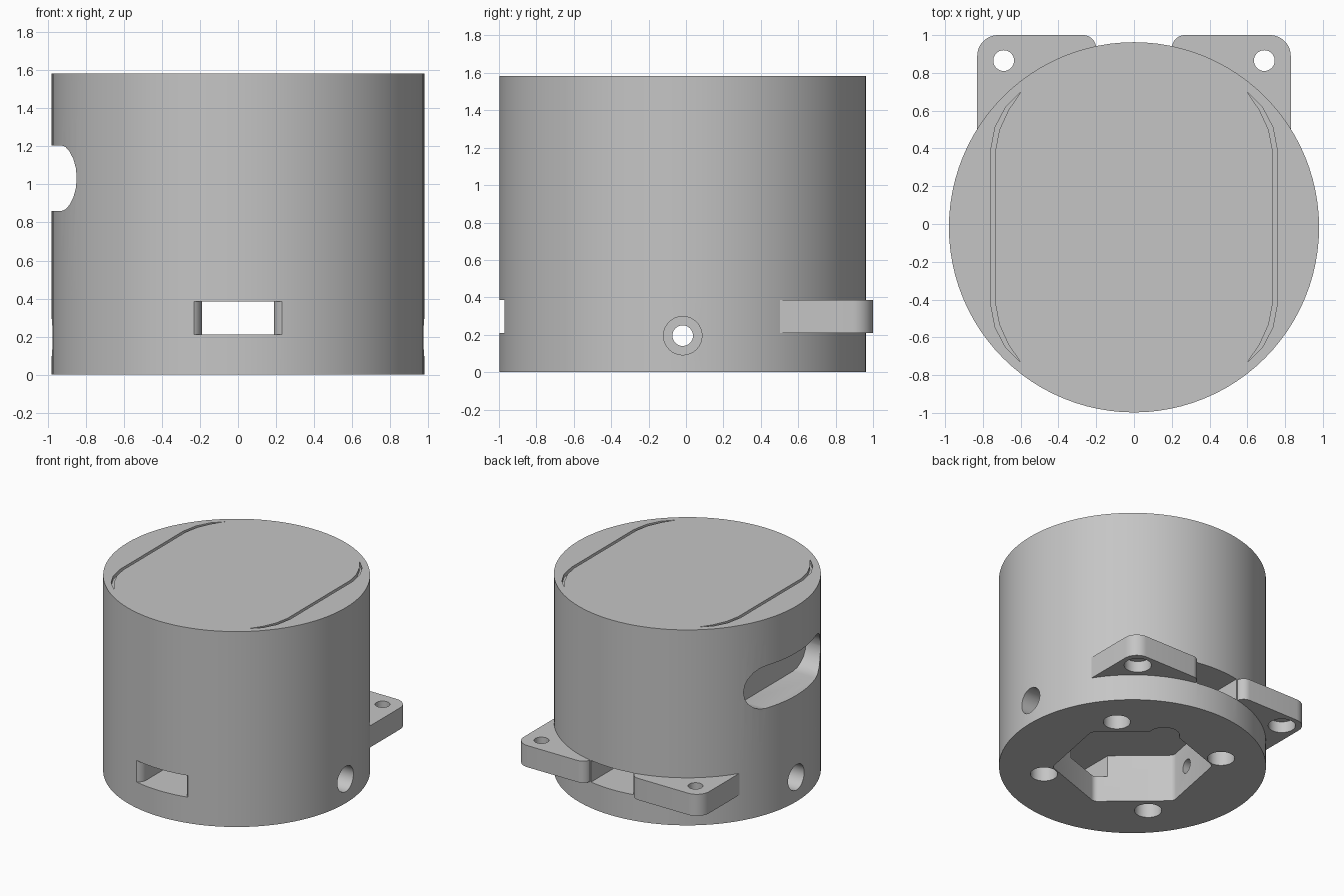
import bpy, bmesh
from math import sin, cos, radians, pi
from mathutils import Matrix, Vector

if "Cube" in bpy.data.objects:
    bpy.data.objects.remove(bpy.data.objects["Cube"])

grey = bpy.data.materials.new("plain_grey")
grey.use_nodes = True
colour = (0.56, 0.56, 0.56, 1)
grey.diffuse_color = colour
grey.node_tree.nodes["Principled BSDF"].inputs["Base Color"].default_value = colour

R, CY = 0.98, -0.0175          # drum radius and its centre in y
SPLIT, TOP, SILL = 0.385, 1.583, 0.21


def prism(name, outline, low, high, turn=None):
    """Extrude an outline in x, y from low to high, then turn it."""
    bm = bmesh.new()
    face = bm.faces.new([bm.verts.new((x, y, low)) for x, y in outline])
    up = bmesh.ops.extrude_face_region(bm, geom=[face])["geom"]
    moved = [v for v in up if isinstance(v, bmesh.types.BMVert)]
    bmesh.ops.translate(bm, verts=moved, vec=(0, 0, high - low))
    bmesh.ops.recalc_face_normals(bm, faces=bm.faces)
    if turn:
        bm.transform(turn)
    mesh = bpy.data.meshes.new(name)
    bm.to_mesh(mesh)
    bm.free()
    mesh.materials.append(grey)
    obj = bpy.data.objects.new(name, mesh)
    bpy.context.collection.objects.link(obj)
    return obj


def arc(x, y, r, start, end, steps=10):
    angles = [radians(start + (end - start) * i / steps) for i in range(steps + 1)]
    return [(x + r * cos(a), y + r * sin(a)) for a in angles]


def disc(x, y, r, count=32):
    return arc(x, y, r, 0, 360, count)[:-1]


def cut(obj, cutters):
    """Carve the cutters out of obj, then remove them."""
    bpy.context.view_layer.objects.active = obj
    for c in cutters:
        c.hide_render = True
        mod = obj.modifiers.new("cut", "BOOLEAN")
        mod.operation, mod.solver, mod.object = "DIFFERENCE", "EXACT", c
        bpy.ops.object.modifier_apply(modifier=mod.name)
    for c in cutters:
        bpy.data.objects.remove(c)


def smooth(obj):
    bpy.ops.object.select_all(action="DESELECT")
    obj.select_set(True)
    bpy.context.view_layer.objects.active = obj
    bpy.ops.object.shade_smooth_by_angle(angle=radians(30))


# maps outline x, y to world y, z and the extrusion to world x
along_x = Matrix(((0, 0, 1, 0), (1, 0, 0, 0), (0, 1, 0, 0), (0, 0, 0, 1)))

# Upper housing with a long side slot and two thin top grooves
housing = prism("housing", disc(0, CY, R, 96), SPLIT, TOP)
slot = arc(0.32 + CY, 1.033, 0.172, -90, 90) + arc(CY - 0.32, 1.033, 0.172, 90, 270)
cutters = [prism("slot_cutter", slot, -1.2, -0.72, along_x)]
outer = [(0.6, 0.715), (0.68, 0.635), (0.735, 0.53), (0.76, 0.4)]
inner = [(0.735, 0.4), (0.713, 0.515), (0.665, 0.62)]
half = outer + [(x, -y) for x, y in reversed(outer)]
half += [(x, -y) for x, y in reversed(inner)] + inner
for side in (-1, 1):
    outline = [(side * x, y + CY) for x, y in half]
    cutters.append(prism("groove_cutter", outline, TOP - 0.03, TOP + 0.1))
cut(housing, cutters)
smooth(housing)

# Base ring: six-sided recess, flared tunnel, side bores, screw holes
base = prism("base_ring", disc(0, CY, R, 96), 0, SPLIT)
hexagon = []
for k in range(6):
    a = radians(19 + 60 * k)
    hexagon += arc(0.53 * cos(a), CY + 0.53 * sin(a), 0.05,
                   -11 + 60 * k, 49 + 60 * k, 4)
cutters = [prism("recess_cutter", hexagon, -0.1, 0.5)]
flare = [(0.27, -1.1)] + arc(0.27, -0.9, 0.08, 270, 180) + [(0.19, 1.1)]
tunnel = flare + [(-x, y) for x, y in reversed(flare)]
cutters.append(prism("tunnel_cutter", tunnel, SILL, 0.5))
cutters.append(prism("bore_cutter", disc(CY, 0.195, 0.055), -1.2, 1.2, along_x))
for low, high in ((-1.2, -0.72), (0.72, 1.2)):
    cutters.append(prism("side_cutter", disc(CY, 0.195, 0.103), low, high, along_x))
for k in range(4):
    a = radians(40 + 90 * k)
    spot = disc(0.66 * cos(a), CY + 0.66 * sin(a), 0.1)
    cutters.append(prism("screw_cutter", spot, -0.1, 0.15))
cutters.append(prism("corner_cutter", disc(0.116, 0.48, 0.115), -0.1, 0.15))
cut(base, cutters)
smooth(base)

# Mounting ears with counterbored holes
ear = [(0.83, 0.3)] + arc(0.72, 0.89, 0.11, 0, 90)
ear += arc(0.27, 0.93, 0.07, 90, 180) + [(0.2, 0.62)]
for name, side in (("left_ear", 1), ("right_ear", -1)):
    obj = prism(name, [(side * x, y) for x, y in ear], SILL, SPLIT)
    centre = (side * 0.69, 0.865)
    cut(obj, [prism("hole_cutter", disc(*centre, 0.055), 0, 0.6),
              prism("counterbore_cutter", disc(*centre, 0.1), 0, 0.3)])
    smooth(obj)
